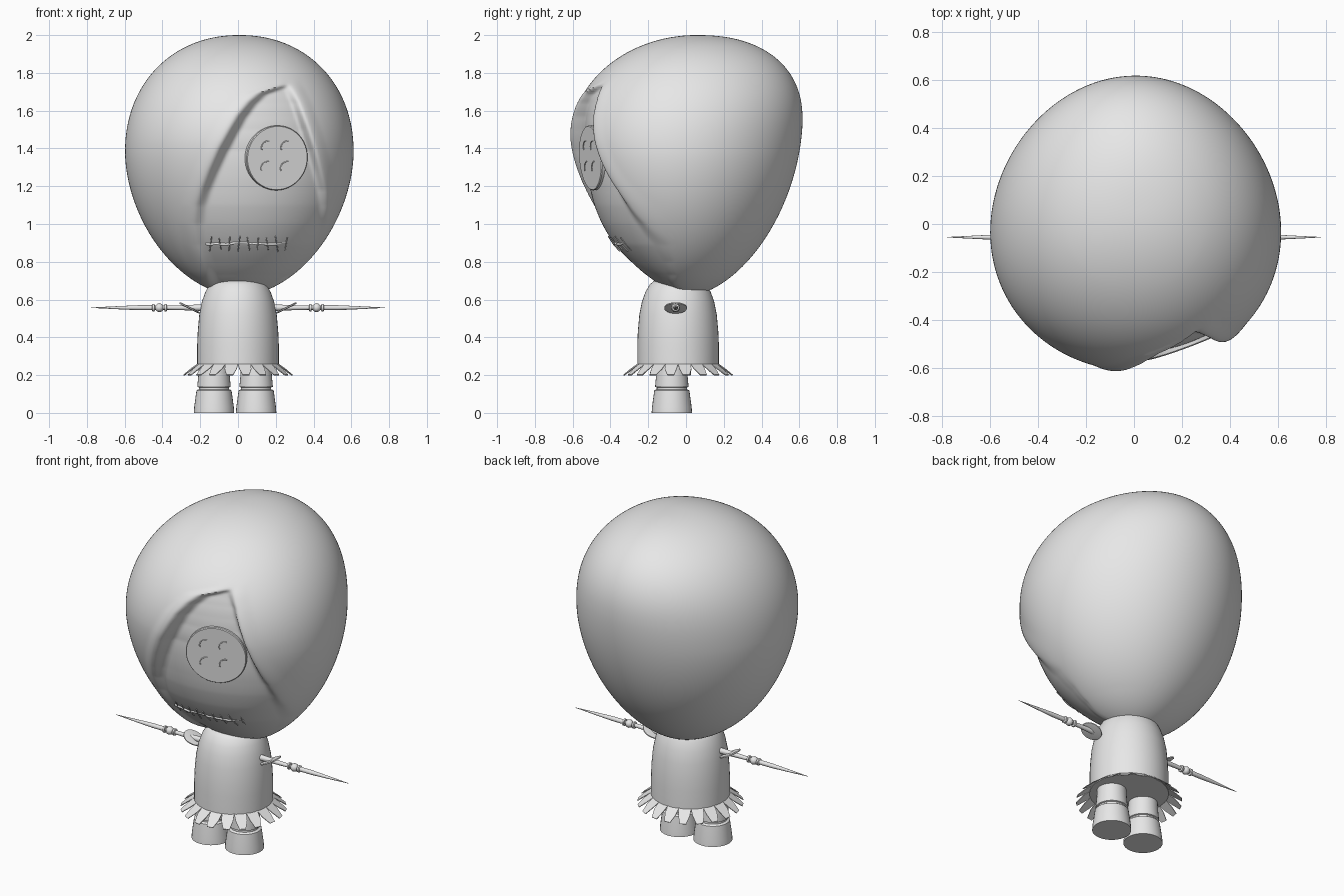
import bpy, bmesh, math, random
from mathutils import Vector, Matrix

if "Cube" in bpy.data.objects:
    bpy.data.objects.remove(bpy.data.objects["Cube"])

random.seed(4)
grey = bpy.data.materials.new("plain grey")
grey.diffuse_color = (0.8, 0.8, 0.8, 1)
grey.use_nodes = True
grey.node_tree.nodes["Principled BSDF"].inputs["Base Color"].default_value = grey.diffuse_color


def make(name, bm, smooth=True, angle=40):
    bmesh.ops.recalc_face_normals(bm, faces=bm.faces)
    me = bpy.data.meshes.new(name)
    bm.to_mesh(me)
    bm.free()
    me.materials.append(grey)
    ob = bpy.data.objects.new(name, me)
    bpy.context.collection.objects.link(ob)
    if smooth:
        bpy.ops.object.select_all(action='DESELECT')
        ob.select_set(True)
        bpy.context.view_layer.objects.active = ob
        bpy.ops.object.shade_smooth_by_angle(angle=math.radians(angle))
    return ob


def loft(bm, rings):
    """Skin closed rings of points and cap both ends."""
    vs = [[bm.verts.new(p) for p in r] for r in rings]
    n = len(vs[0])
    for a, b in zip(vs, vs[1:]):
        for i in range(n):
            bm.faces.new((a[i], a[(i + 1) % n], b[(i + 1) % n], b[i]))
    bm.faces.new(vs[0])
    bm.faces.new(vs[-1])


def lathe(name, profile, matrix, n=32, angle=40):
    """Turn (radius, height) pairs around local z, then place by matrix."""
    bm = bmesh.new()
    loft(bm, [[matrix @ Vector((r * math.cos(i * math.tau / n), r * math.sin(i * math.tau / n), h))
               for i in range(n)] for r, h in profile])
    return make(name, bm, angle=angle)


def tube(name, lines, radius):
    cu = bpy.data.curves.new(name, 'CURVE')
    cu.dimensions = '3D'
    cu.bevel_depth, cu.bevel_resolution, cu.use_fill_caps = radius, 1, True
    for pts in lines:
        sp = cu.splines.new('POLY')
        sp.points.add(len(pts) - 1)
        for p, q in zip(sp.points, pts):
            p.co = (*q, 1)
    cu.materials.append(grey)
    ob = bpy.data.objects.new(name, cu)
    bpy.context.collection.objects.link(ob)


BOTTOM, TOP = .618, 2.0


def smooth(t):
    t = max(0, min(1, t))
    return t * t * (3 - 2 * t)


def bulge(z, widest, low, high):
    """Superellipse width factor, with separate fullness below and above the widest height."""
    u, n = ((z - widest) / (TOP - widest), high) if z > widest else ((widest - z) / (widest - BOTTOM), low)
    return max(0, 1 - min(1, u) ** n) ** (1 / n)


def section(z):
    """Half width, front y and back y of the head at height z."""
    mid = .005 + .05 * smooth((z - BOTTOM) / (TOP - BOTTOM))
    return (.605 * bulge(z, 1.38, 1.82, 2.12),
            mid - (.612 + mid) * bulge(z, 1.44, 1.70, 2.0),
            mid + (.617 - mid) * bulge(z, 1.55, 1.75, 2.3))


# Hood opening: height, left x, right x, recess depth
OPENING = [(.58, -.12, .10, 0), (.65, -.16, .17, .035), (.73, -.18, .31, .04), (.80, -.20, .39, .035),
           (.89, -.23, .455, .025), (1.0, -.245, .475, .03), (1.1, -.235, .475, .04), (1.18, -.21, .465, .052),
           (1.28, -.17, .44, .065), (1.39, -.12, .41, .078), (1.5, -.06, .375, .075), (1.57, -.02, .35, .065),
           (1.64, .035, .325, .05), (1.69, .09, .30, .035), (1.74, .24, .275, .015), (1.8, .27, .27, 0)]


def recess(x, z):
    for a, b in zip(OPENING, OPENING[1:]):
        if a[0] <= z < b[0]:
            t = (z - a[0]) / (b[0] - a[0])
            l, r, d = (a[k] + (b[k] - a[k]) * t for k in (1, 2, 3))
            inner = d * smooth((x - l) / .07) * smooth((r - x) / .06)
            # raised lip just outside the opening
            lip = .007 * smooth(d / .03) * (smooth(1 - abs(x - l + .02) / .06) + smooth(1 - abs(x - r - .015) / .05))
            return inner - lip
    return 0


def face_y(x, z):
    rx, yf, yb = section(z)
    c2 = min(1, (x / rx) ** 2)
    return (yf + yb) / 2 - (yb - yf) / 2 * math.sqrt(1 - c2) - .03 * c2 + recess(x, z)


# Hooded head with a sunken face
bm = bmesh.new()
rings, N, M = [], 288, 180
for j in range(M + 1):
    ang = math.pi * (.004 + .992 * j / M)
    z = (BOTTOM + TOP) / 2 - (TOP - BOTTOM) / 2 * math.cos(ang)
    rx, yf, yb = section(z)
    ring = []
    for i in range(N):
        a = i * math.tau / N
        x, y = rx * math.cos(a), (yf + yb) / 2 + (yb - yf) / 2 * math.sin(a)
        y -= .03 * math.cos(a) ** 2 * min(1, rx / .3)
        if math.sin(a) < 0:
            y += recess(x, z) * smooth(-math.sin(a) / .25)
        ring.append((x + .007, y, z))
    rings.append(ring)
loft(bm, rings)
make("head", bm, angle=60)

# Flat button eye with thread loops
normal = Vector((.34, -.93, -.07)).normalized()
side = Vector((0, 0, 1)).cross(normal).normalized()
up = normal.cross(side)
eye = Matrix((side, up, normal)).transposed().to_4x4()
eye.translation = Vector((.205, -.498, 1.35))
lathe("button_eye", [(.15, -.03), (.17, -.026), (.172, .005), (.168, .01), (.001, .01)], eye, 48, 30)
loops = []
for sx in (-1, 1):
    for sz in (-1, 1):
        loops.append([eye @ Vector((sx * .055 + .036 * math.cos(a), sz * .055 + .036 * math.sin(a), .011))
                      for a in (math.radians(d) for d in range(80, 201, 15))])
tube("button_threads", loops, .003)

# Stitched mouth
xs = [-.17 + .43 * i / 16 for i in range(17)]
mouth = [(x, face_y(x, .895) - .002, .897 + random.uniform(-.006, .006)) for x in xs]
tube("mouth_seam", [mouth], .007)
stitches = []
for i in range(9):
    x = -.145 + i * .05
    lean = random.uniform(-.008, .008)
    h = random.uniform(.022, .042)
    stitches.append([(x + lean * s, face_y(x, .895 + h * s) - .006, .895 + h * s) for s in (-1, 0, 1)])
tube("mouth_stitches", stitches, .003)

# Body
lathe("body", [(.20, .25), (.216, .25), (.216, .36), (.213, .43), (.205, .52), (.191, .59), (.173, .64),
               (.15, .68), (.125, .70), (.001, .705)], Matrix.Translation((0, -.042, 0)), 48)

# Ragged skirt of tapered strips
bm = bmesh.new()
COUNT = 20
for i in range(COUNT):
    a = (i + .5) * math.tau / COUNT
    rot = Matrix.Translation((0, -.042, 0)) @ Matrix.Rotation(a, 4, 'Z')
    tip = random.uniform(-.006, .006)
    pts = [(.21, -.034, .262), (.21, .034, .262), (.25, .032, .234), (.29, tip + .018, .202),
           (.29, tip - .018, .202), (.25, -.032, .234)]
    bm.faces.new([bm.verts.new(rot @ Vector(p)) for p in pts])
skirt = make("skirt", bm, smooth=False)
mod = skirt.modifiers.new("thickness", 'SOLIDIFY')
mod.thickness = .004

# Legs with a grooved ankle
for name, x in (("left_leg", -.127), ("right_leg", .096)):
    lathe(name, [(.107, 0), (.105, .03), (.093, .118), (.088, .122), (.080, .125), (.080, .135), (.088, .138),
                 (.088, .145), (.083, .20), (.08, .262)], Matrix.Translation((x, -.075, 0)), 32, 35)

# Spike arms with beads and a tilted cuff disc
for name, s in (("left", -1), ("right", 1)):
    place = Matrix.Translation((0, -.055, .557)) @ Matrix.Rotation(s * math.pi / 2, 4, 'Y')
    lathe(name + "_arm", [(.018, .17), (.013, .30), (.011, .375), (.02, .378), (.02, .388), (.011, .39), (.011, .396),
                          (.02, .404), (.024, .416), (.02, .428), (.011, .436), (.011, .44), (.02, .442),
                          (.02, .452), (.013, .456), (.013, .53), (.008, .64), (.001, .777)], place, 16, 40)
    disc = Matrix.Translation((s * .257, -.055, .556)) @ Matrix.Rotation(-s * math.radians(27), 4, 'Y')
    lathe(name + "_cuff", [(.05, -.005), (.06, -.003), (.06, .003), (.05, .005)], disc, 24, 30)
